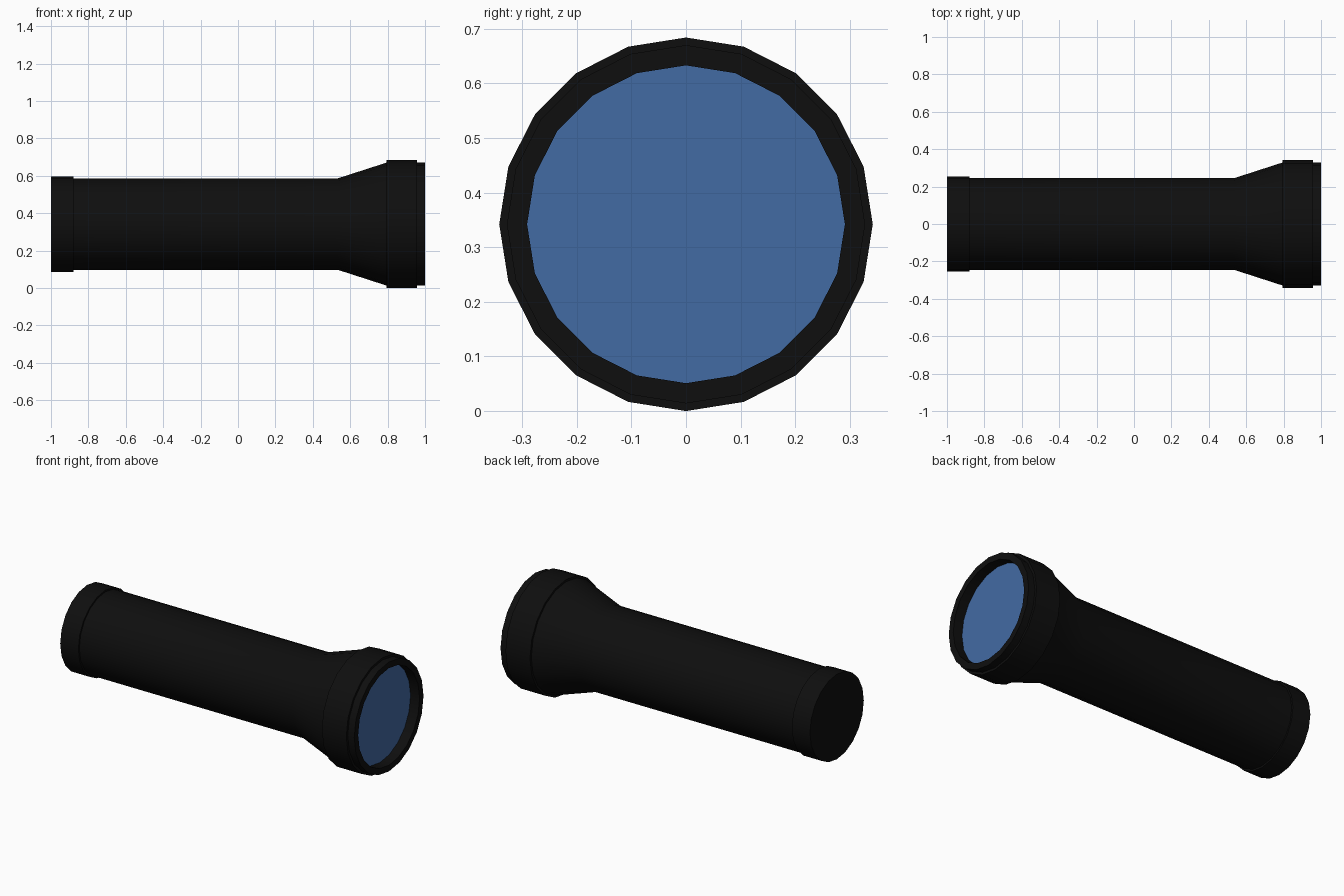
import bpy
import bmesh
from math import cos, sin, radians, tau

cube = bpy.data.objects.get("Cube")
if cube:
    bpy.data.objects.remove(cube, do_unlink=True)

SIDES = 20
AXIS_Z = 0.342


def material(name, rgb):
    mat = bpy.data.materials.new(name)
    mat.use_nodes = True
    colour = (*rgb, 1.0)
    mat.diffuse_color = colour
    mat.node_tree.nodes["Principled BSDF"].inputs["Base Color"].default_value = colour
    return mat


def lathe(name, profile, mat):
    """Turn (x, radius) points around the long axis, outward side following the order."""
    bm = bmesh.new()
    rings = []
    for x, r in profile:
        angles = [tau * i / SIDES for i in range(SIDES)]
        rings.append([bm.verts.new((x, r * cos(a), r * sin(a))) for a in angles])
    for low, high in zip(rings, rings[1:]):
        for i in range(SIDES):
            j = (i + 1) % SIDES
            bm.faces.new((low[i], low[j], high[j], high[i]))
    bmesh.ops.remove_doubles(bm, verts=bm.verts, dist=0.0001)
    mesh = bpy.data.meshes.new(name)
    bm.to_mesh(mesh)
    bm.free()
    mesh.materials.append(mat)
    obj = bpy.data.objects.new(name, mesh)
    obj.location.z = AXIS_Z
    bpy.context.collection.objects.link(obj)
    bpy.ops.object.select_all(action="DESELECT")
    obj.select_set(True)
    bpy.context.view_layer.objects.active = obj
    bpy.ops.object.shade_smooth_by_angle(angle=radians(30))
    return obj


black = material("black casing", (0.0045, 0.0045, 0.0045))
blue = material("blue glass", (0.055, 0.145, 0.37))

# Closed cap at the tail
lathe("tail_cap", [(-1, 0), (-1, 0.255), (-0.88, 0.255), (-0.88, 0.245)], black)
# Straight handle that flares into the head
lathe("barrel", [(-0.88, 0.245), (0.535, 0.245), (0.795, 0.329)], black)
# Raised band around the head
lathe("head_band", [(0.795, 0.329), (0.795, 0.342), (0.957, 0.342), (0.957, 0.328)], black)
# Front rim with the recess for the lens
lathe("front_rim", [(0.957, 0.328), (1, 0.328), (1, 0.291), (0.94, 0.291)], black)
# Flat recessed lens
lathe("lens", [(0.94, 0.291), (0.94, 0)], blue)
